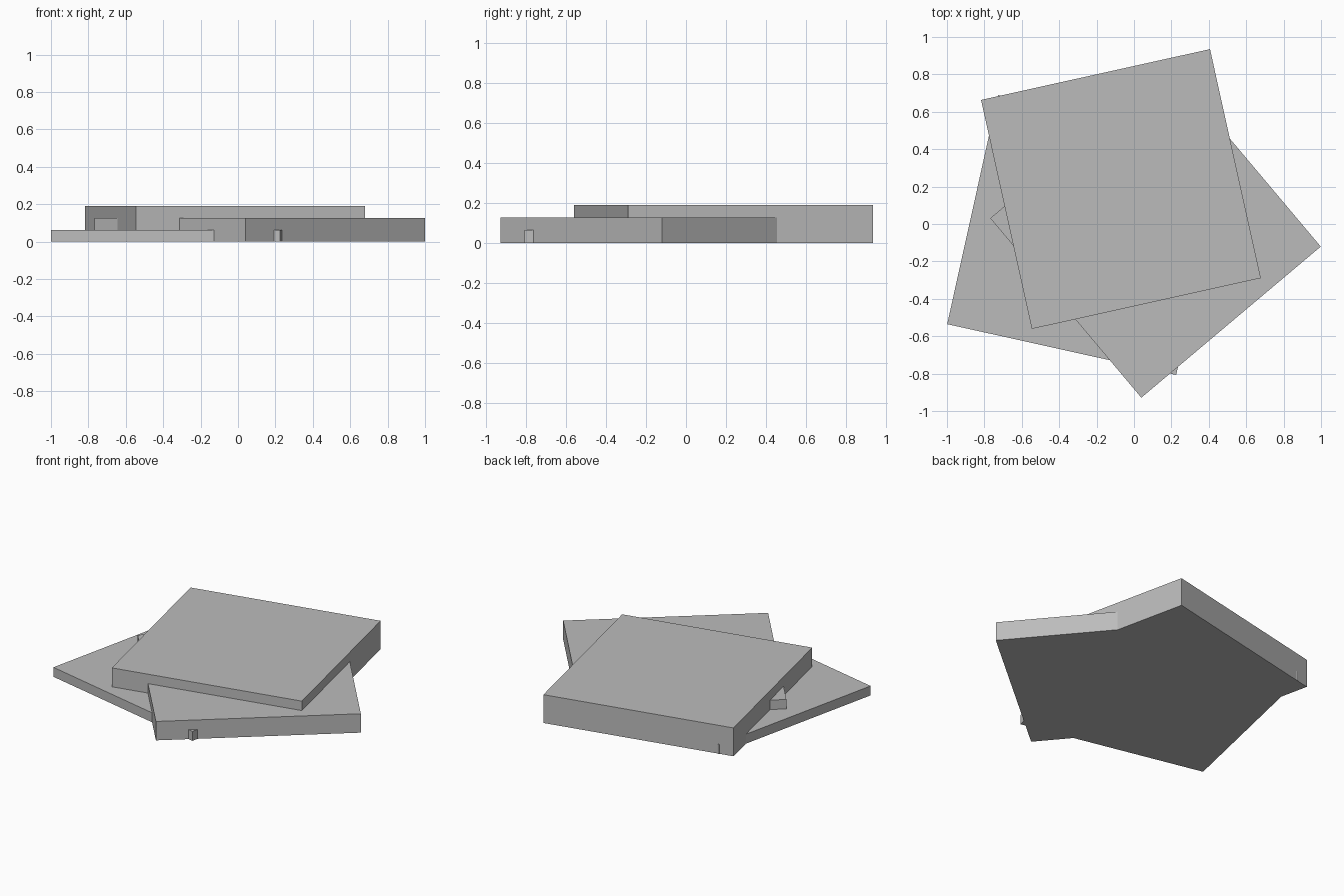
import bpy
import math

cube = bpy.data.objects.get("Cube")
if cube:
    bpy.data.objects.remove(cube, do_unlink=True)

# One plain grey for the whole model
GREY = (0.5, 0.5, 0.5, 1.0)
grey = bpy.data.materials.new("plain grey")
grey.use_nodes = True
grey.diffuse_color = GREY
grey.node_tree.nodes["Principled BSDF"].inputs["Base Color"].default_value = GREY

SIDE = 1.254
STEP = 0.0635


def slab(name, x, y, angle, height):
    """Square slab standing on the ground, turned about z."""
    bpy.ops.mesh.primitive_cube_add(size=1, location=(x, y, height / 2))
    obj = bpy.context.object
    obj.name = name
    obj.scale = (SIDE, SIDE, height)
    obj.rotation_euler.z = math.radians(angle)
    obj.data.materials.append(grey)
    return obj


# Three overlapping slabs, each one step taller than the last
slab("low_slab", -0.251, -0.059, -12.5, STEP)
slab("middle_slab", 0.115, -0.045, 40.1, 2 * STEP)
slab("tall_slab", -0.07, 0.187, 12.5, 3 * STEP)
